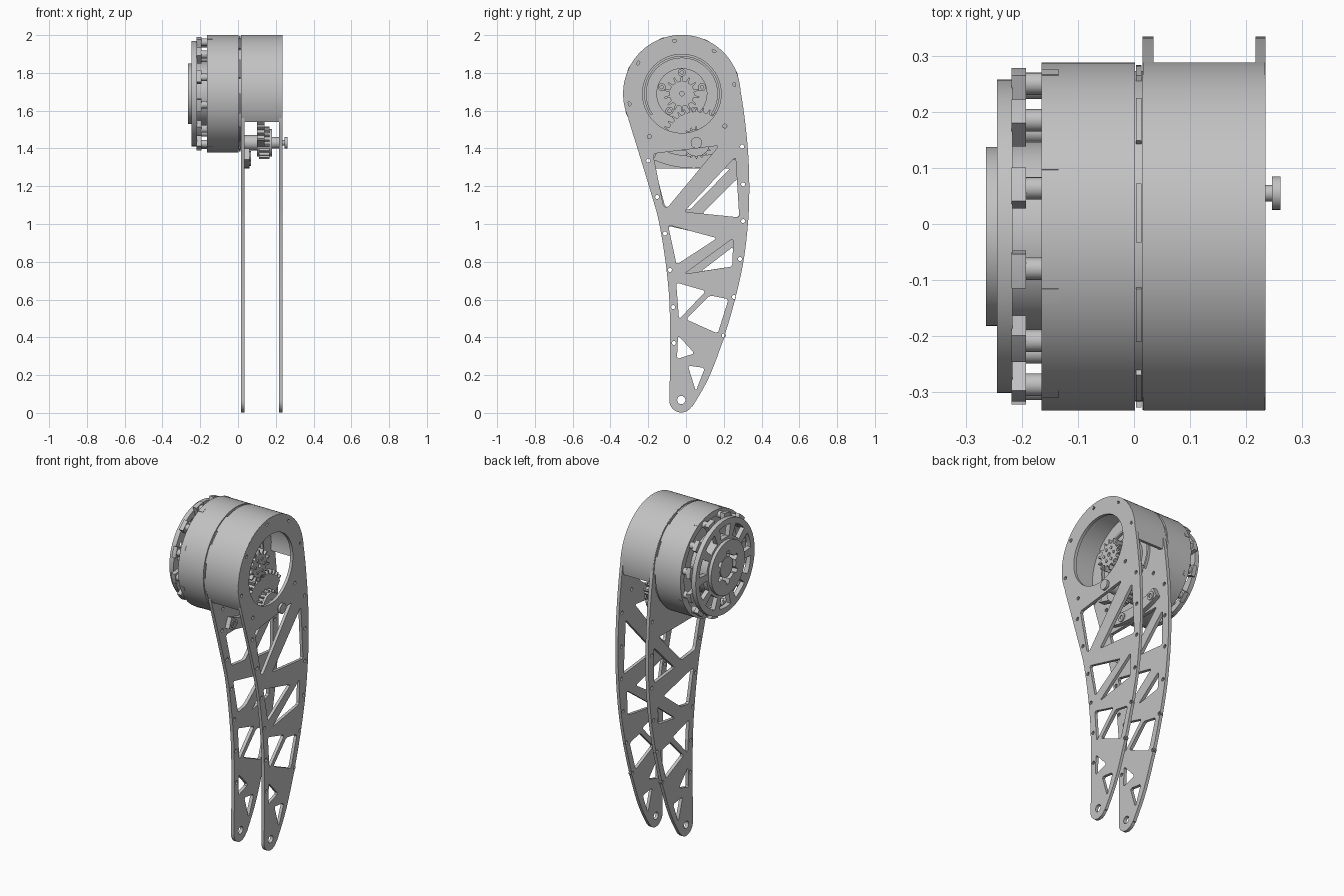
import bpy, bmesh, math
from mathutils import Matrix, Vector

cube = bpy.data.objects.get("Cube")
if cube:
    bpy.data.objects.remove(cube, do_unlink=True)

grey = bpy.data.materials.new("machined grey")
grey.use_nodes = True
GREY = (0.54, 0.54, 0.54, 1)
grey.diffuse_color = GREY
grey.node_tree.nodes["Principled BSDF"].inputs["Base Color"].default_value = GREY

HUB = (-0.022, 1.69)      # drum axis, in y and z
SHAFT = (0.055, 1.43)     # small shaft axis
# local x, y, z become world y, z, x
AXES = Matrix(((0, 0, 1, 0), (1, 0, 0, 0), (0, 1, 0, 0), (0, 0, 0, 1)))


def arc(c, r, a0, a1, n=24):
    angles = [math.radians(a0 + (a1 - a0) * i / n) for i in range(n + 1)]
    return [(c[0] + r * math.cos(a), c[1] + r * math.sin(a)) for a in angles]


def circle(c, r, n=24):
    return arc(c, r, 0, 360, n)[:-1]


def sector(c, r0, r1, a0, a1, n=24):
    return arc(c, r1, a0, a1, n) + arc(c, r0, a1, a0, n)


def around(c, r, a):
    return arc(c, r, a, a, 1)[0]


def gear(c, r0, r1, teeth, a0=0, a1=360):
    pts = []
    step = (a1 - a0) / teeth
    for i in range(teeth):
        for f, r in ((0, r0), (0.3, r0), (0.42, r1), (0.62, r1), (0.75, r0)):
            pts.append(around(c, r, a0 + step * (i + f)))
    return pts


def smooth_path(pts, n=5):
    """Catmull-Rom curve through the points."""
    p = [Vector(q) for q in [pts[0]] + pts + [pts[-1]]]
    out = []
    for a, b, c, d in zip(p, p[1:], p[2:], p[3:]):
        for i in range(n):
            t = i / n
            out.append(tuple(0.5 * (2 * b + (c - a) * t + (2 * a - 5 * b + 4 * c - d) * t ** 2
                                    + (3 * b - a - 3 * c + d) * t ** 3)))
    return out + [pts[-1]]


def rounded(pts, cut=0.01):
    """Trim the corners of a polygon."""
    out = []
    p = [Vector(q) for q in pts]
    for i, b in enumerate(p):
        for other in (p[i - 1], p[(i + 1) % len(p)]):
            out.append(tuple(b + (other - b).normalized() * cut))
    return out


def extrude(name, x0, x1, *loops):
    """Fill the first loop, leave the others as holes, extrude along x."""
    curve = bpy.data.curves.new(name, "CURVE")
    curve.dimensions, curve.fill_mode = "2D", "BOTH"
    curve.extrude = (x1 - x0) / 2
    for loop in loops:
        s = curve.splines.new("POLY")
        s.points.add(len(loop) - 1)
        for point, (u, v) in zip(s.points, loop):
            point.co = (u, v, 0, 1)
        s.use_cyclic_u = True
    obj = bpy.data.objects.new(name, curve)
    bpy.context.collection.objects.link(obj)
    bpy.ops.object.select_all(action="DESELECT")
    obj.select_set(True)
    bpy.context.view_layer.objects.active = obj
    bpy.ops.object.convert(target="MESH")
    obj = bpy.context.object
    obj.name = name
    bm = bmesh.new()
    bm.from_mesh(obj.data)
    bmesh.ops.remove_doubles(bm, verts=bm.verts, dist=1e-5)
    bmesh.ops.transform(bm, verts=bm.verts, matrix=Matrix.Translation(((x0 + x1) / 2, 0, 0)) @ AXES)
    bmesh.ops.recalc_face_normals(bm, faces=bm.faces)
    bm.to_mesh(obj.data)
    bm.free()
    obj.data.materials.clear()
    obj.data.materials.append(grey)
    bpy.ops.object.shade_smooth_by_angle(angle=math.radians(30))


def rod(name, x0, x1, c, r, n=24):
    extrude(name, x0, x1, circle(c, r, n))


# Leg plate outline: round head, bowed back edge, round foot
back_edge = smooth_path([(0.287, 1.717), (0.308, 1.58), (0.328, 1.39), (0.335, 1.2), (0.328, 1.0),
                         (0.296, 0.757), (0.222, 0.466), (0.127, 0.2), (0.035, 0.035)])
front_edge = smooth_path([(-0.087, 0.07), (-0.085, 0.49), (-0.1, 0.73), (-0.14, 0.995),
                          (-0.19, 1.18), (-0.305, 1.555)])
outline = (front_edge + arc(HUB, 0.31, 204, 5, 56) + back_edge[1:]
           + arc((-0.025, 0.065), 0.063, -30, -170, 12))

# Truss windows, from the head to the foot
outer_windows = [
    [(-0.175, 1.372), (0.175, 1.415), (-0.1, 1.085), (-0.118, 1.09)],
    [(0.262, 1.355), (0.282, 1.035), (-0.01, 1.065)],
    [(-0.095, 0.995), (0.165, 0.925), (-0.05, 0.785)],
    [(0.25, 0.925), (0.245, 0.775), (-0.01, 0.735)],
]
inner_windows = [
    [(-0.165, 1.295), (0.235, 1.295), (0.02, 1.075), (-0.11, 1.09)],
    [(0.282, 1.25), (0.28, 1.035), (0.085, 1.055)],
    [(-0.095, 0.99), (0.19, 0.925), (0.03, 0.8), (-0.05, 0.785)],
    [(0.25, 0.88), (0.245, 0.775), (0.08, 0.75)],
]
foot_windows = [
    [(-0.052, 0.69), (0.105, 0.645), (-0.037, 0.495)],
    [(0.125, 0.622), (0.225, 0.602), (0.168, 0.42), (0.0, 0.495)],
    [(-0.042, 0.41), (0.045, 0.315), (-0.048, 0.285)],
    [(0.01, 0.25), (0.1, 0.238), (0.052, 0.115)],
]
# Bolt holes along both edges and round the head
bolts = [around(HUB, 0.285, a) for a in (-37, 10, 53, 98, 145, 191, 233)]
bolts += [(0.297, 1.41), (0.302, 1.21), (0.302, 1.015), (0.286, 0.815), (0.254, 0.614), (0.2, 0.41),
          (-0.2, 1.335), (-0.153, 1.143), (-0.111, 0.95), (-0.085, 0.757), (-0.068, 0.56), (-0.064, 0.37)]
bolt_loops = [circle(b, 0.011, 10) for b in bolts] + [circle((-0.025, 0.068), 0.022, 16)]

extrude("outer_leg_plate", 0.217, 0.235, outline, circle(HUB, 0.208, 64), *bolt_loops,
        *[rounded(w) for w in outer_windows + foot_windows])
extrude("inner_leg_plate", 0.015, 0.035, outline, *bolt_loops,
        *[rounded(w) for w in inner_windows + foot_windows])

# Curved housing between the plates, open underneath
extrude("housing_shell", 0.017, 0.234, sector(HUB, 0.288, 0.311, -10, 209, 64))
extrude("inner_rib", 0.03, 0.05, sector(HUB, 0.188, 0.2, -35, 215, 48))

# Motor drum with recessed outer face
extrude("motor_drum", -0.165, 0.002, circle(HUB, 0.311, 72), circle(HUB, 0.275, 72))
rod("motor_drum_floor", -0.13, 0.002, HUB, 0.28, 72)
rod("drum_joint", 0.0, 0.016, HUB, 0.295, 72)
for i in range(10):
    a = 36 * i
    extrude("joint_lug", 0.004, 0.013, sector(HUB, 0.29, 0.306, a, a + 20, 6))

# Spoked end cover on the drum
cover_windows = [sector(HUB, 0.175, 0.245, 36 * i + 6, 36 * i + 30, 6) for i in range(10)]
star = gear(HUB, 0.075, 0.1, 6)
extrude("end_cover", -0.245, -0.217, circle(HUB, 0.28, 72), star, *cover_windows)
extrude("end_ring", -0.264, -0.245, circle(HUB, 0.16, 64), star)
rod("cover_spindle", -0.255, -0.13, HUB, 0.06, 32)
extrude("stator_hub", -0.217, -0.13, circle(HUB, 0.17, 48), circle(HUB, 0.12, 48))

# Clamps and posts that carry the cover
for i in range(12):
    a = 30 * i + 12
    rod("cover_post", -0.2, -0.16, around(HUB, 0.279, a), 0.02, 16)
    extrude("cover_clamp", -0.219, -0.193, sector(HUB, 0.24, 0.302, a - 6, a + 6, 6))
for i in range(8):
    a = 45 * i + 20
    extrude("drum_clip", -0.165, -0.135, sector(HUB, 0.3, 0.313, a - 2.5, a + 2.5, 3))

# Sun gear and its bolted flange
rod("gear_flange", 0.03, 0.05, HUB, 0.135, 48)
extrude("sun_gear", 0.05, 0.16, gear(HUB, 0.066, 0.094, 14), circle(HUB, 0.012, 12))
for i in range(5):
    c = around(HUB, 0.112, 72 * i + 18)
    extrude("flange_bolt", 0.05, 0.062, circle(c, 0.021, 16), circle(c, 0.009, 12))
for i in range(6):
    rod("sun_gear_pin", 0.16, 0.165, around(HUB, 0.04, 60 * i), 0.009, 10)

# Driven sector gear, pulley and shaft
extrude("sector_gear", 0.1, 0.14, gear(SHAFT, 0.165, 0.188, 14, 30, 180)
        + [(SHAFT[0] - 0.07, SHAFT[1] - 0.02), (SHAFT[0] + 0.07, SHAFT[1] - 0.02)])
for x0, x1 in ((0.1, 0.115), (0.165, 0.18)):
    rod("pulley_rim", x0, x1, SHAFT, 0.072, 32)
extrude("pulley", 0.112, 0.168, gear(SHAFT, 0.072, 0.085, 18))
rod("shaft_collar", 0.03, 0.1, SHAFT, 0.04)
rod("shaft", 0.18, 0.222, SHAFT, 0.03)
rod("shaft_neck", 0.22, 0.25, SHAFT, 0.015)
rod("shaft_cap", 0.247, 0.262, SHAFT, 0.03)

# Curved link hanging below the drum, with pivot rollers
LINK = (0.04, 1.82)
extrude("curved_link", 0.035, 0.062, sector(LINK, 0.46, 0.525, 246, 295, 20))
for a in (250, 262, 279, 291):
    c = around(LINK, 0.492, a)
    extrude("link_roller", 0.035, 0.068, circle(c, 0.026, 16), circle(c, 0.012, 12))
